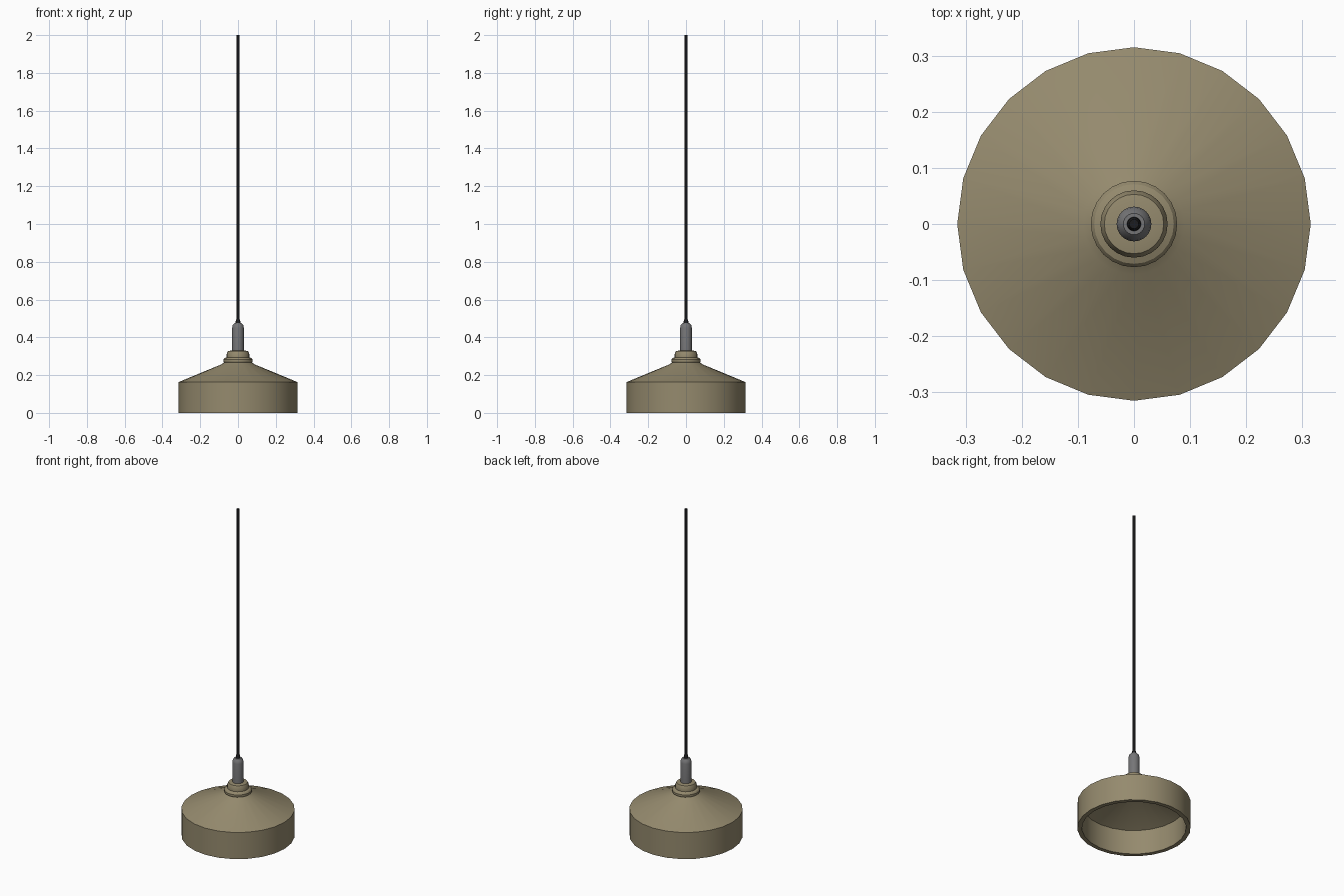
import bpy
import bmesh
from math import cos, sin, tau, radians

if "Cube" in bpy.data.objects:
    bpy.data.objects.remove(bpy.data.objects["Cube"], do_unlink=True)


def material(name, rgb):
    mat = bpy.data.materials.new(name)
    mat.use_nodes = True
    mat.diffuse_color = (*rgb, 1)
    bsdf = mat.node_tree.nodes["Principled BSDF"]
    bsdf.inputs["Base Color"].default_value = (*rgb, 1)
    bsdf.inputs["Roughness"].default_value = 0.6
    return mat


def lathe(name, profile, sides, mat):
    """Revolve (radius, height) points around z; zero radius closes an end."""
    bm = bmesh.new()
    rings = []
    for r, z in profile:
        if r == 0:
            rings.append([bm.verts.new((0, 0, z))] * sides)
        else:
            rings.append([bm.verts.new((r * cos(tau * i / sides), r * sin(tau * i / sides), z))
                          for i in range(sides)])
    for a, b in zip(rings, rings[1:]):
        for i in range(sides):
            j = (i + 1) % sides
            corners = list(dict.fromkeys((a[i], a[j], b[j], b[i])))
            bm.faces.new(corners)
    bmesh.ops.recalc_face_normals(bm, faces=bm.faces)
    mesh = bpy.data.meshes.new(name)
    bm.to_mesh(mesh)
    bm.free()
    mesh.materials.append(mat)
    obj = bpy.data.objects.new(name, mesh)
    bpy.context.collection.objects.link(obj)
    bpy.ops.object.select_all(action="DESELECT")
    obj.select_set(True)
    bpy.context.view_layer.objects.active = obj
    bpy.ops.object.shade_smooth_by_angle(angle=radians(30))
    return obj


tan = material("tan_enamel", (0.30, 0.255, 0.155))
grey = material("grey_metal", (0.18, 0.18, 0.185))
black = material("black_cable", (0.012, 0.012, 0.013))

# Hollow shade: inner ceiling, inner wall, rim, outer wall, sloped top
lathe("shade", [(0, 0.25), (0.06, 0.245), (0.29, 0.15), (0.29, 0), (0.315, 0),
                (0.315, 0.163), (0.09, 0.256), (0.072, 0.268), (0, 0.27)], 24, tan)

# Stepped collar on the shade
lathe("collar", [(0, 0.26), (0.07, 0.26), (0.077, 0.272), (0.077, 0.282), (0.071, 0.29),
                 (0.06, 0.294), (0.06, 0.312), (0.053, 0.327), (0.036, 0.33), (0, 0.33)],
      24, tan)

# Socket sleeve with rounded shoulder
lathe("socket_sleeve", [(0, 0.32), (0.031, 0.32), (0.031, 0.45), (0.028, 0.464),
                        (0.019, 0.475), (0, 0.476)], 24, grey)

# Strain relief and hanging cable
lathe("strain_relief", [(0, 0.47), (0.013, 0.47), (0.012, 0.485), (0.008, 0.5), (0, 0.5)],
      12, black)
lathe("cable", [(0, 0.48), (0.0085, 0.48), (0.0085, 2), (0, 2)], 12, black)
